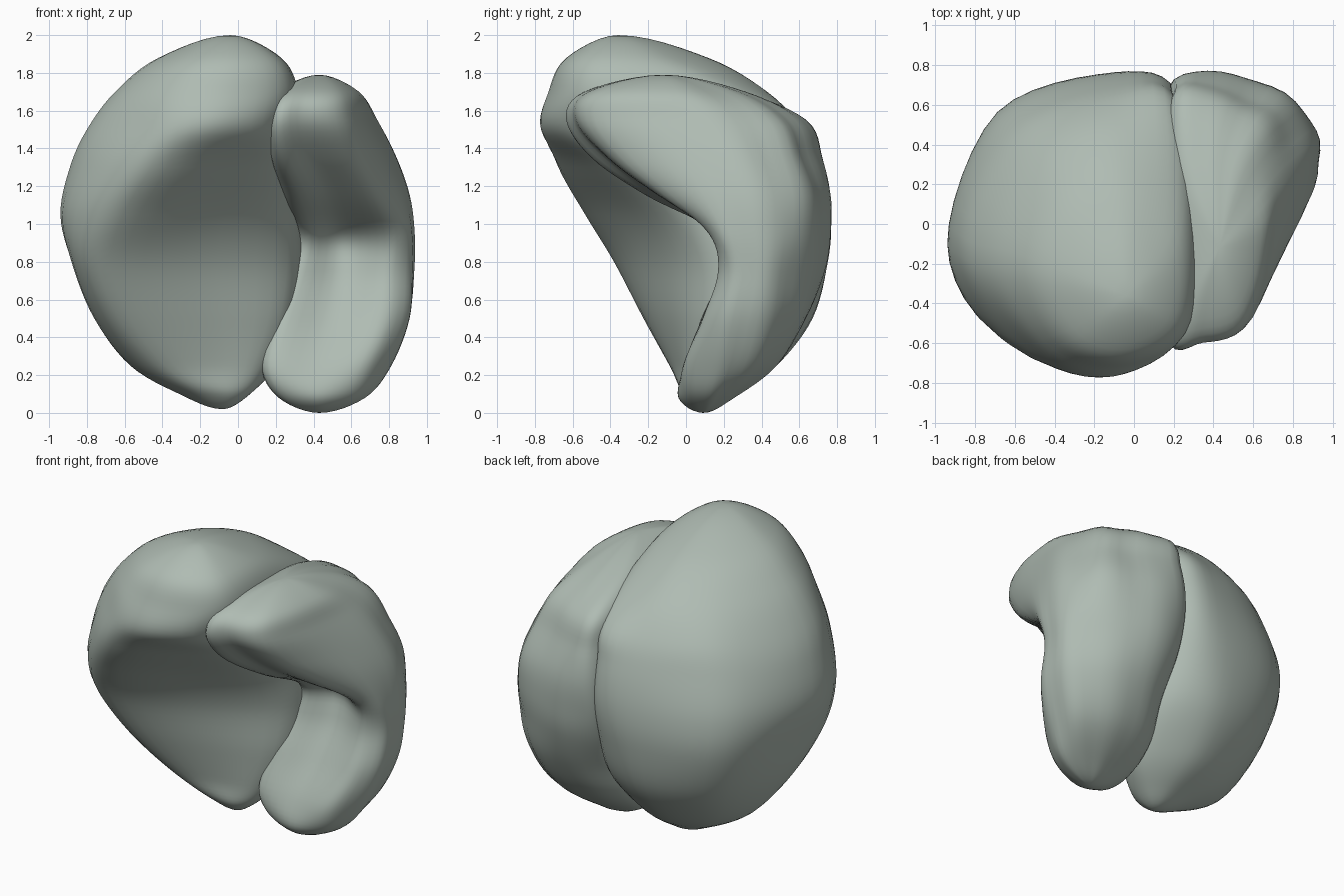
import bpy, bmesh, math
from mathutils import Vector

STEPS = 6  # spline subdivisions between control points

mat = bpy.data.materials.new("grey_green")
mat.diffuse_color = (.43, .5, .45, 1)


def spline(a, b, c, d, t):
    return 0.5 * (2 * b + (c - a) * t + (2 * a - 5 * b + 4 * c - d) * t * t
                  + (3 * b - a - 3 * c + d) * t ** 3)


def pole_phantom(pole, ring):
    # mirrored ring beyond the pole, so the cap closes round
    return [Vector((2 * pole.x - p.x, 2 * pole.y - p.y, p.z)) for p in ring]


def lobe(name, bottom, levels, top, ripple=0.0):
    rings = [[Vector((r[i], r[i + 1], r[0])) for i in range(1, len(r), 2)] for r in levels]
    n = len(rings[0])
    lo, hi = Vector(bottom), Vector(top)
    rows = ([pole_phantom(lo, rings[0]), [lo] * n] + rings
            + [[hi] * n, pole_phantom(hi, rings[-1])])
    # interpolate upward
    fine = []
    for k in range(1, len(rows) - 2):
        for s in range(STEPS):
            if k == 1 and s == 0:
                continue
            fine.append([spline(rows[k - 1][i], rows[k][i], rows[k + 1][i],
                                rows[k + 2][i], s / STEPS) for i in range(n)])
    # interpolate around and skin
    bm = bmesh.new()
    loops = []
    for row in fine:
        c = sum(row, Vector()) / n
        loop = []
        for i in range(n):
            for s in range(STEPS):
                p = spline(row[i - 1], row[i], row[(i + 1) % n], row[(i + 2) % n], s / STEPS)
                u = i + s / STEPS
                if 2 < u < 6:  # shallow folds on the outer side
                    fade = math.sin(math.pi * (u - 2) / 4)
                    k = 1 + ripple * fade * math.sin(u * 7 + p.z * 2.5)
                    p = Vector((c.x + (p.x - c.x) * k, c.y + (p.y - c.y) * k, p.z))
                loop.append(bm.verts.new(p))
        loops.append(loop)
    m = n * STEPS
    for a, b in zip(loops, loops[1:]):
        for i in range(m):
            j = (i + 1) % m
            bm.faces.new((a[i], a[j], b[j], b[i]))
    for loop, p in ((loops[0], lo), (loops[-1], hi)):
        v = bm.verts.new(p)
        for i in range(m):
            bm.faces.new((loop[i], loop[(i + 1) % m], v))
    bmesh.ops.recalc_face_normals(bm, faces=bm.faces)
    for f in bm.faces:
        f.smooth = True
    me = bpy.data.meshes.new(name)
    bm.to_mesh(me)
    bm.free()
    me.materials.append(mat)
    ob = bpy.data.objects.new(name, me)
    bpy.context.collection.objects.link(ob)
    return ob


# Each level: z, then x,y of left, front rim, front middle, front right, back right, back, back left
lobe("large_lobe", (-.08, .1, .02), [
    (.1, -.31, .1, -.21, 0, -.05, -.01, .05, .06, .05, .19, -.08, .27, -.25, .22),
    (.25, -.57, .1, -.43, -.08, -.1, -.04, .14, .06, .18, .3, -.1, .48, -.43, .36),
    (.5, -.76, .05, -.63, -.22, -.15, -.11, .26, .11, .23, .5, -.1, .67, -.57, .5),
    (.8, -.88, -.05, -.74, -.38, -.2, -.2, .31, .14, .22, .62, -.1, .75, -.67, .56),
    (1.05, -.94, -.1, -.68, -.53, -.15, -.32, .3, .05, .22, .66, -.1, .76, -.69, .55),
    (1.3, -.89, -.15, -.54, -.66, -.03, -.51, .28, -.15, .22, .62, -.1, .71, -.65, .48),
    (1.5, -.8, -.2, -.45, -.69, -.05, -.74, .25, -.42, .24, .53, -.1, .62, -.57, .41),
    (1.7, -.65, -.21, -.41, -.63, -.03, -.72, .29, -.48, .26, .22, -.08, .43, -.45, .26),
    (1.88, -.42, -.26, -.27, -.56, -.02, -.63, .2, -.49, .2, -.13, -.04, .11, -.29, .02),
], (-.04, -.36, 2.0))

# Each level: z, then x,y of front left, front, front right, right, back right, back, back left
lobe("hooked_lobe", (.43, .09, 0), [
    (.08, .23, .03, .42, -.04, .6, .02, .67, .14, .57, .23, .42, .25, .25, .18),
    (.25, .14, .02, .42, 0, .68, .0, .81, .2, .73, .4, .45, .48, .18, .35),
    (.5, .2, .1, .5, .14, .78, .09, .91, .25, .83, .5, .5, .64, .2, .5),
    (.75, .28, .2, .55, .26, .8, .17, .93, .3, .86, .54, .5, .73, .18, .62),
    (.95, .32, .18, .55, .25, .81, .12, .93, .27, .86, .57, .5, .755, .17, .67),
    (1.15, .26, -.15, .5, -.14, .74, -.11, .9, .22, .83, .57, .5, .74, .17, .67),
    (1.35, .18, -.42, .4, -.42, .65, -.34, .83, .15, .76, .51, .48, .67, .18, .63),
    (1.55, .16, -.53, .35, -.59, .59, -.48, .73, .04, .67, .43, .43, .59, .18, .54),
    (1.7, .22, -.46, .37, -.52, .55, -.43, .64, -.05, .54, .23, .39, .31, .24, .21),
], (.43, -.12, 1.79), ripple=.025)
